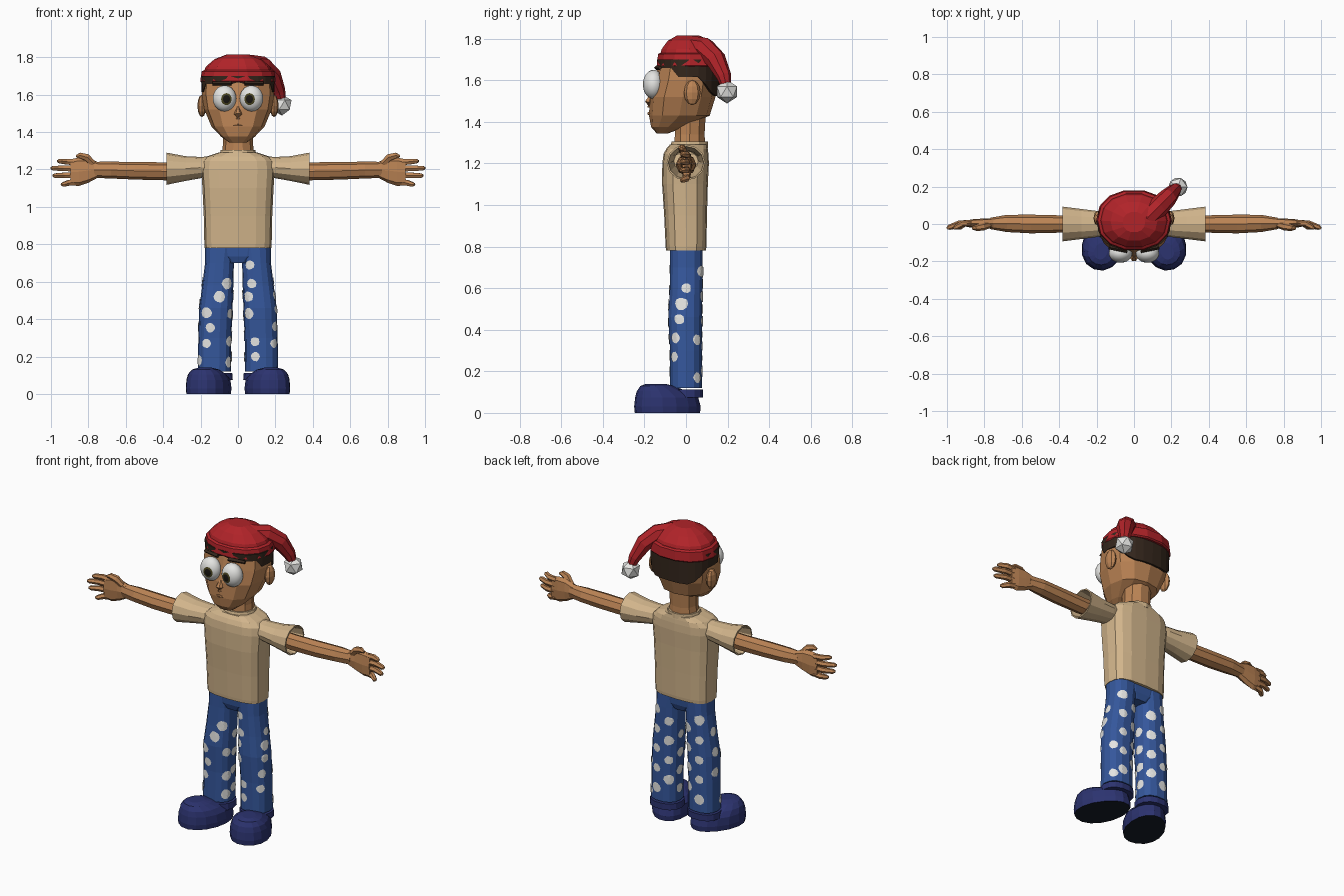
import bpy, bmesh, math, random
from mathutils import Vector, Matrix
from mathutils.bvhtree import BVHTree

random.seed(4)
if "Cube" in bpy.data.objects:
    bpy.data.objects.remove(bpy.data.objects["Cube"])


def material(name, r, g, b):
    m = bpy.data.materials.new(name)
    m.use_nodes = True
    m.diffuse_color = (r, g, b, 1)
    shader = m.node_tree.nodes["Principled BSDF"]
    shader.inputs["Base Color"].default_value = (r, g, b, 1)
    shader.inputs["Roughness"].default_value = 0.8
    return m


SKIN = material("skin", .5, .23, .09)
SHIRT = material("tan cloth", .64, .46, .26)
BLUE = material("trouser blue", .035, .095, .33)
NAVY = material("shoe navy", .025, .033, .16)
RED = material("hat red", .44, .017, .022)
HAIR = material("dark brown hair", .035, .02, .012)
WHITE = material("white", .78, .78, .76)
SOLE = material("sole black", .008, .012, .02)
IRIS = material("dark olive iris", .07, .06, .015)
PUPIL = material("pupil black", .01, .008, .006)


def finish(name, bm, *mats):
    bmesh.ops.recalc_face_normals(bm, faces=bm.faces)
    mesh = bpy.data.meshes.new(name)
    bm.to_mesh(mesh)
    bm.free()
    for m in mats:
        mesh.materials.append(m)
    obj = bpy.data.objects.new(name, mesh)
    bpy.context.collection.objects.link(obj)
    return obj


def skin_rings(rings, caps=True):
    """Bridge closed rings of points into a new bmesh."""
    bm = bmesh.new()
    loops = [[bm.verts.new(p) for p in ring] for ring in rings]
    n = len(loops[0])
    for a, b in zip(loops, loops[1:]):
        for i in range(n):
            j = (i + 1) % n
            bm.faces.new((a[i], a[j], b[j], b[i]))
    if caps:
        bm.faces.new(loops[0])
        bm.faces.new(loops[-1])
    return bm


def oval(u, v, ru, rv, n=12, power=2.0):
    """Superellipse points around (u, v)."""
    pts = []
    for i in range(n):
        c, s = math.cos(math.tau * i / n), math.sin(math.tau * i / n)
        pts.append((u + ru * math.copysign(abs(c) ** (2 / power), c),
                    v + rv * math.copysign(abs(s) ** (2 / power), s)))
    return pts


def stack(sections, n=12, power=2.0, caps=True):
    """Sections (z, cx, cy, rx, ry) stacked upward."""
    return skin_rings([[(x, y, s[0]) for x, y in oval(*s[1:], n, power)] for s in sections], caps)


def reach(side, sections, n=10, power=2.0, caps=True):
    """Sections (x, cy, cz, ry, rz) reaching out sideways."""
    return skin_rings([[(side * s[0], y, z) for y, z in oval(*s[1:], n, power)] for s in sections], caps)


def tube(points, radii, n=6):
    """Tapered tube through points."""
    pts = [Vector(p) for p in points]
    rings = []
    for i, p in enumerate(pts):
        d = pts[min(i + 1, len(pts) - 1)] - pts[max(i - 1, 0)]
        q = d.to_track_quat('Z', 'Y')
        rings.append([p + q @ Vector((x, y, 0)) for x, y in oval(0, 0, radii[i], radii[i], n)])
    return skin_rings(rings)


def thicken(obj, amount):
    mod = obj.modifiers.new("thickness", 'SOLIDIFY')
    mod.thickness = amount


def ball(name, loc, scale, mat, seg=8, rings=6):
    bm = bmesh.new()
    bmesh.ops.create_uvsphere(bm, u_segments=seg, v_segments=rings, radius=1)
    bmesh.ops.transform(bm, matrix=Matrix.Translation(loc) @ Matrix.Diagonal((*scale, 1)), verts=bm.verts)
    return finish(name, bm, mat)


# Shirt body, neckline and neck
finish("shirt_body", stack([(.78, 0, 0, .178, .096), (.8, 0, 0, .18, .098), (.95, 0, -.002, .183, .103),
                            (1.1, 0, -.005, .19, .11), (1.2, 0, -.002, .197, .112), (1.245, 0, 0, .19, .108),
                            (1.27, 0, .005, .165, .1), (1.29, 0, .012, .105, .09)], 16, 3), SHIRT)
finish("shirt_collar", stack([(1.275, 0, .015, .1, .092), (1.305, 0, .018, .092, .087)], 12), SHIRT)
finish("neck", stack([(1.26, 0, .018, .088, .08), (1.34, 0, .018, .08, .075), (1.46, 0, .02, .085, .08)], 10), SKIN)

# Head and face
finish("head", stack([(1.343, 0, -.115, .045, .025), (1.375, 0, -.085, .09, .083), (1.43, 0, -.032, .142, .146),
                      (1.52, 0, -.016, .18, .158), (1.6, 0, 0, .193, .15), (1.7, 0, .01, .188, .14)], 12, 2.4), SKIN)
finish("nose", tube([(0, -.165, 1.535), (0, -.178, 1.495), (0, -.176, 1.47)], [.006, .022, .012], 6), SKIN)
finish("lips", tube([(-.026, -.17, 1.435), (0, -.178, 1.44), (.026, -.17, 1.435)], [.003, .009, .003], 6), SKIN)

# Hair: a band around the skull, lowest at the nape
low, high = [], []
for x, y in oval(0, .012, .197, .152, 24, 2.4):
    drop = 1.658 if y < -.07 else 1.615 if y < .07 else 1.615 - min(.09, (y - .07) * 1.3)
    low.append((x * .985, y * .97, drop))
    high.append((x, y, 1.7))
thicken(finish("hair", skin_rings([low, high], False), HAIR), .012)

# Cap with rolled brim, drooping tail and bobble
finish("hat_brim", stack([(1.665, 0, .02, .196, .157), (1.672, 0, .02, .202, .164), (1.725, 0, .02, .194, .158),
                          (1.732, 0, .02, .18, .148)], 14, 2.2), RED)
finish("hat_crown", stack([(1.7, 0, .02, .19, .154), (1.75, 0, .018, .172, .138), (1.79, 0, .015, .125, .105),
                           (1.815, 0, .01, .06, .055)], 14, 2.2), RED)
finish("hat_tail", tube([(.01, -.02, 1.755), (.07, .03, 1.757), (.13, .09, 1.75), (.183, .143, 1.7),
                         (.218, .182, 1.62), (.235, .197, 1.56)], [.04, .056, .056, .05, .036, .022], 8), RED)
bm = bmesh.new()
bmesh.ops.create_icosphere(bm, subdivisions=1, radius=.057, matrix=Matrix.Translation((.235, .197, 1.545)))
finish("hat_bobble", bm, WHITE)


def eye(side, label):
    bm = bmesh.new()
    bmesh.ops.create_uvsphere(bm, u_segments=20, v_segments=20, radius=1)
    # Colour rings around the pole, then turn the pole forward and a little inward
    for f in bm.faces:
        z = f.calc_center_median().z
        f.material_index = 2 if z > math.cos(.33) else 1 if z > math.cos(.46) else 0
    gaze = Vector((-side * .18, -1, -.06)).to_track_quat('Z', 'Y').to_matrix().to_4x4()
    place = Matrix.Translation((side * .072, -.157, 1.58)) @ Matrix.Diagonal((.063, .05, .07, 1))
    bmesh.ops.transform(bm, matrix=place @ gaze, verts=bm.verts)
    for f in bm.faces:
        f.smooth = True
    finish(label + "_eye", bm, WHITE, IRIS, PUPIL)
    finish(label + "_eyebrow", tube([(side * .035, -.143, 1.66), (side * .135, -.125, 1.66)], [.012, .01], 4), HAIR)


def arm(side, label):
    sleeve = reach(side, [(.15, 0, 1.215, .06, .055), (.2, 0, 1.21, .07, .057), (.28, 0, 1.205, .08, .066),
                          (.382, 0, 1.204, .093, .086)], 12, 2, False)
    thicken(finish(label + "_sleeve", sleeve, SHIRT), .008)
    finish(label + "_arm", reach(side, [(.2, 0, 1.2, .04, .045), (.38, 0, 1.19, .046, .048), (.55, 0, 1.193, .05, .047),
                                        (.68, .003, 1.197, .046, .045), (.77, .003, 1.198, .03, .043)], 8), SKIN)
    finish(label + "_palm", reach(side, [(.75, .003, 1.198, .028, .042), (.8, .003, 1.195, .026, .066),
                                         (.85, .003, 1.188, .024, .076), (.895, .002, 1.185, .018, .07)], 8, 2.6), SKIN)
    # Four fingers, then the thumb
    for i, (tip, z0, z1) in enumerate([(.965, 1.238, 1.245), (1, 1.205, 1.207), (.99, 1.17, 1.167), (.945, 1.135, 1.12)]):
        mid = (.87 + tip) / 2
        path = [(side * .87, .004, z0), (side * mid, .002, (z0 + z1) / 2), (side * (tip - .012), -.018, z1), (side * tip, -.025, z1)]
        finish(label + "_finger_" + "abcd"[i], tube(path, [.018, .017, .014, .006]), SKIN)
    finish(label + "_thumb", tube([(side * .775, -.005, 1.23), (side * .81, -.015, 1.265), (side * .845, -.02, 1.275),
                                   (side * .865, -.022, 1.27)], [.018, .021, .017, .008]), SKIN)


def leg(side, label, spots):
    bm = stack([(.12, side * .126, 0, .089, .078), (.3, side * .124, 0, .088, .078), (.46, side * .118, -.004, .089, .083),
                (.58, side * .108, 0, .083, .08), (.7, side * .099, .002, .077, .08), (.8, side * .09, .002, .085, .08)], 14, 2.4)
    bmesh.ops.recalc_face_normals(bm, faces=bm.faces)
    tree = BVHTree.FromBMesh(bm)
    finish(label + "_trouser_leg", bm, BLUE)
    # Spots: thin discs draped over the cloth by rays cast from outside
    dots = bmesh.new()
    for angle, z in spots:
        a = math.radians(angle)
        out = Vector((side * math.cos(a), math.sin(a), 0))
        across = Vector((-out.y, out.x, 0))
        r = random.uniform(.024, .031)
        origin = Vector((side * .115, 0, z)) + out * .3
        rings = []
        for k in (.35, .7, 1):
            ring = []
            for i in range(10):
                t = math.tau * i / 10
                wobble = k * r * (random.uniform(.9, 1.08) if k == 1 else 1)
                start = origin + across * wobble * math.cos(t) + Vector((0, 0, wobble * math.sin(t)))
                hit = tree.ray_cast(start, -out)[0]
                ring.append(dots.verts.new(hit + out * .004) if hit else None)
            rings.append(ring)
        if any(v is None for ring in rings for v in ring):
            continue
        dots.faces.new(rings[0])
        for p, q in zip(rings, rings[1:]):
            for i in range(10):
                j = (i + 1) % 10
                dots.faces.new((p[i], p[j], q[j], q[i]))
    finish(label + "_trouser_spots", dots, WHITE)


def shoe(side, label):
    bm = stack([(0, 0, 0, .113, .163), (.03, 0, 0, .116, .166), (.075, 0, -.004, .112, .157), (.105, 0, -.03, .098, .122),
                (.13, 0, -.055, .07, .08), (.14, 0, -.062, .035, .045)], 16, 2.2)
    for v in bm.verts:
        v.co.x *= 1 - .9 * max(0, v.co.y + .02)
    turn = Matrix.Translation((side * .153, -.088, 0)) @ Matrix.Rotation(side * math.radians(22), 4, 'Z')
    bmesh.ops.transform(bm, matrix=turn, verts=bm.verts)
    for f in bm.faces:
        f.material_index = int(f.calc_center_median().z < .005)
    finish(label + "_shoe", bm, NAVY, SOLE)
    finish(label + "_shoe_collar", stack([(.075, side * .126, 0, .098, .084), (.112, side * .126, 0, .095, .084)], 14, 2.3), NAVY)


# Hips and paired parts; spot angles run from 0 outward, 90 back, 180 inward, -90 front
finish("trouser_hips", stack([(.7, 0, .002, .07, .06), (.735, 0, .002, .14, .074), (.8, 0, .002, .17, .08)], 14, 2.8), BLUE)
shared = [(70 + 55 * (i % 2), .2 + .06 * i) for i in range(9)] + [(175, .2 + .11 * i) for i in range(4)]
left_spots = [(-125, .69), (-118, .59), (-132, .52), (-130, .43), (-108, .28), (-106, .2), (0, .6), (-15, .525),
              (-20, .45), (-32, .36), (-36, .27), (35, .35), (35, .17)]
right_spots = [(-100, .52), (-130, .59), (-55, .435), (-68, .355), (-52, .27), (-22, .18), (-145, .43), (-148, .28),
               (-145, .17), (5, .6), (5, .48), (10, .36)]
for side, label, spots in ((1, "left", left_spots), (-1, "right", right_spots)):
    eye(side, label)
    ball(label + "_ear", (side * .193, .03, 1.54), (.024, .04, .06), SKIN)
    arm(side, label)
    leg(side, label, spots + shared)
    shoe(side, label)
